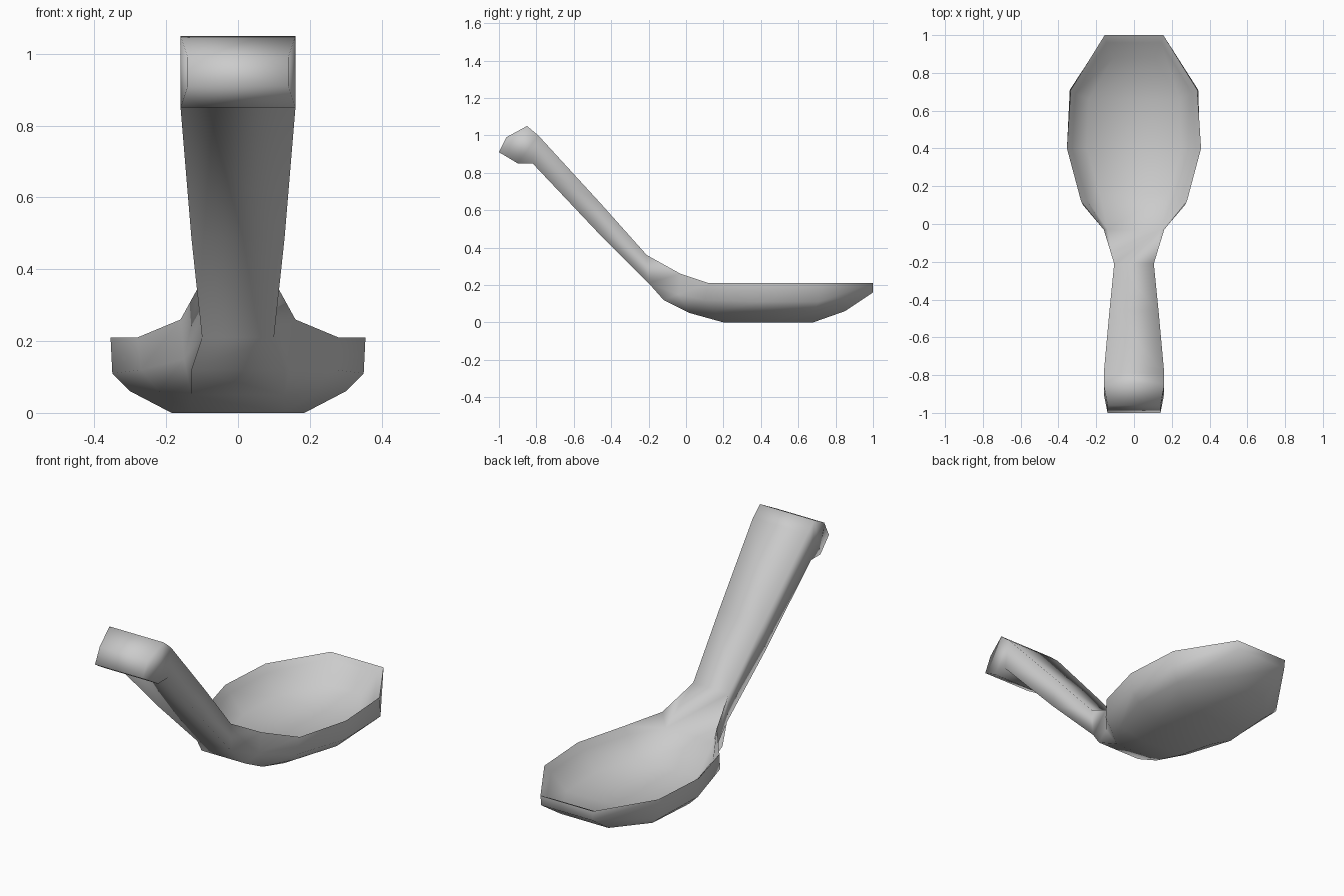
import bpy, bmesh, math

if "Cube" in bpy.data.objects:
    bpy.data.objects.remove(bpy.data.objects["Cube"])

# Half outlines of the bowl, tip to neck; each row is one ring of the shell
RINGS = [
    # outer rim
    [(.155, 1, .21), (.335, .71, .21), (.355, .4, .21), (.28, .12, .21), (.16, -.03, .26), (.105, -.21, .36)],
    # outer wall
    [(.15, 1, .16), (.34, .71, .11), (.35, .4, .11), (.27, .1, .12), (.15, -.04, .15), (.1, -.2, .21)],
    [(.14, .85, .06), (.28, .68, .06), (.30, .4, .06), (.22, .15, .06), (.13, .02, .05), (.13, -.12, .12)],
    # flat underside
    [(.1, .68, 0), (.17, .6, 0), (.185, .4, 0), (.13, .2, 0), (.13, .02, .05), (.13, -.12, .12)],
]
INNER = [
    # inner lip, then floor of the hollow
    [(.145, .96, .19), (.31, .69, .175), (.327, .4, .175), (.25, .13, .175), (.14, -.03, .18), (.105, -.21, .36)],
    [(.11, .88, .10), (.24, .66, .08), (.25, .4, .08), (.18, .16, .08), (.14, -.03, .18), (.105, -.21, .36)],
]
# Handle stations: half width, lower (y, z), upper (y, z)
HANDLE = [
    (.13, (-.48, .49), (-.46, .64)),
    (.16, (-.82, .85), (-.79, 1.0)),
    (.16, (-.90, .85), (-.85, 1.05)),
    (.14, (-1.0, .91), (-.96, .99)),
]

bm = bmesh.new()


def ring(half):
    """Right side tip to neck, then left side neck to tip."""
    pts = half + [(-x, y, z) for x, y, z in reversed(half)]
    return [bm.verts.new(p) for p in pts]


def bridge(a, b, skip=()):
    n = len(a)
    for i in range(n):
        if i not in skip:
            j = (i + 1) % n
            bm.faces.new((a[i], a[j], b[j], b[i]))


def fill_across(r):
    for i in range(5):
        bm.faces.new((r[i], r[i + 1], r[10 - i], r[11 - i]))


# bowl shell, left open at the neck where the handle joins
outer = [ring(h) for h in RINGS]
inner = [ring(h) for h in INNER]
for k in range(3):
    bridge(outer[k], outer[k + 1], skip=(5,) if k == 0 else ())
bridge(outer[0], inner[0])
bridge(inner[0], inner[1])
fill_across(outer[-1])
fill_across(inner[-1])

# handle lofted from the neck to the folded tip
rim, wall = outer[0], outer[1]
prev = [wall[5], wall[6], rim[6], rim[5]]
for w, (yb, zb), (yt, zt) in HANDLE:
    cur = [bm.verts.new(p) for p in ((w, yb, zb), (-w, yb, zb), (-w, yt, zt), (w, yt, zt))]
    bridge(prev, cur)
    prev = cur
bm.faces.new(prev)

bmesh.ops.remove_doubles(bm, verts=bm.verts, dist=.0005)
bmesh.ops.dissolve_degenerate(bm, edges=bm.edges, dist=.0001)
bmesh.ops.recalc_face_normals(bm, faces=bm.faces)

mesh = bpy.data.meshes.new("spoon")
bm.to_mesh(mesh)
bm.free()
spoon = bpy.data.objects.new("spoon", mesh)
bpy.context.collection.objects.link(spoon)
bpy.context.view_layer.objects.active = spoon
spoon.select_set(True)
bpy.ops.object.shade_smooth_by_angle(angle=math.radians(95))
